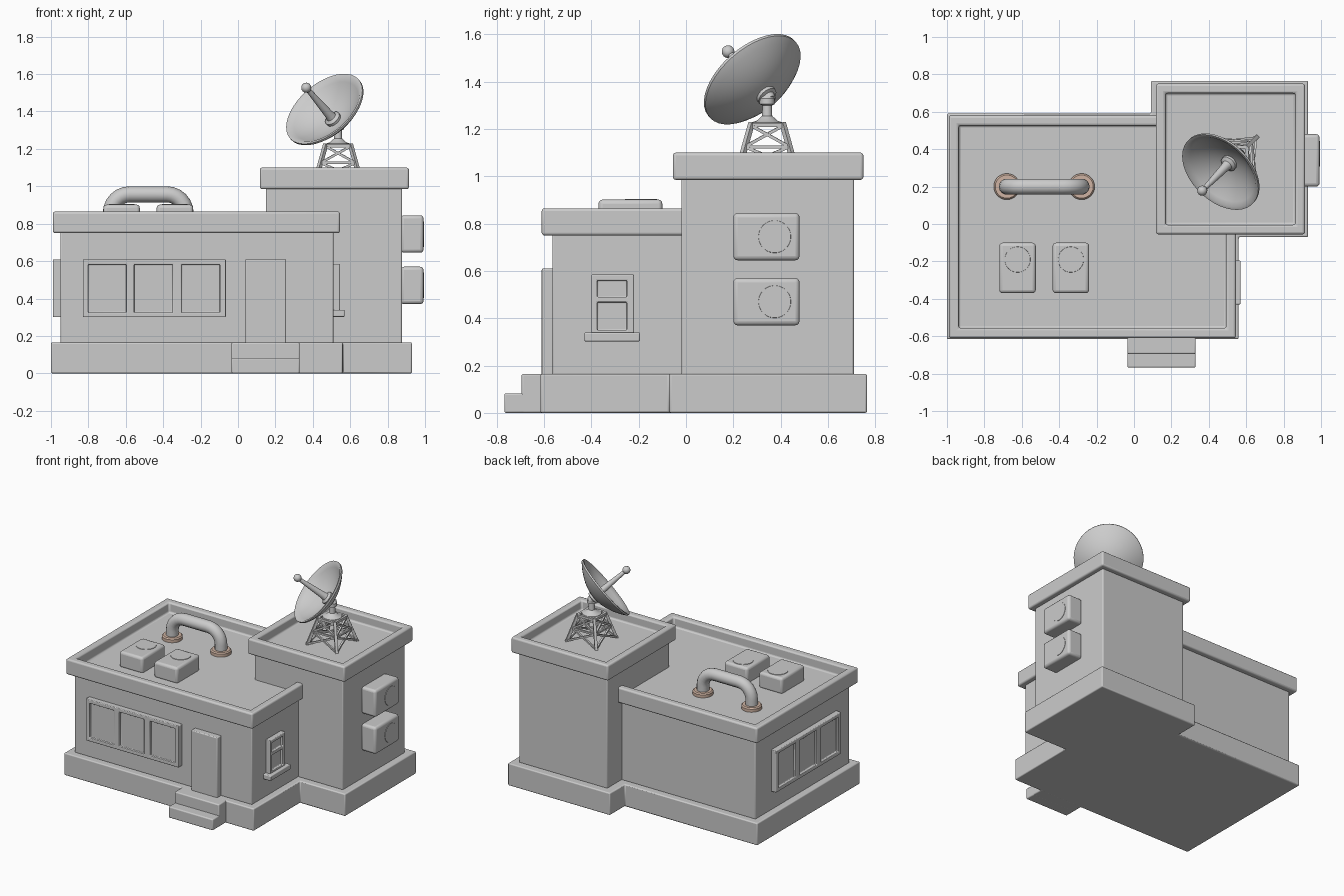
import bpy, bmesh, math
from mathutils import Vector

if "Cube" in bpy.data.objects:
    bpy.data.objects.remove(bpy.data.objects["Cube"])


def finish(name, bm, bevel=0.0, color=None, angle=35):
    bmesh.ops.recalc_face_normals(bm, faces=bm.faces)
    me = bpy.data.meshes.new(name)
    bm.to_mesh(me)
    bm.free()
    ob = bpy.data.objects.new(name, me)
    bpy.context.collection.objects.link(ob)
    if bevel:
        m = ob.modifiers.new("bevel", 'BEVEL')
        m.width, m.segments, m.limit_method = bevel, 3, 'ANGLE'
    if color:
        mat = bpy.data.materials.new(name)
        mat.diffuse_color = color
        mat.use_nodes = True
        mat.node_tree.nodes["Principled BSDF"].inputs["Base Color"].default_value = mat.diffuse_color
        me.materials.append(mat)
    bpy.ops.object.select_all(action='DESELECT')
    ob.select_set(True)
    bpy.context.view_layer.objects.active = ob
    bpy.ops.object.shade_smooth_by_angle(angle=math.radians(angle))
    return ob


def prism(name, pts, z0, z1, bevel=0.008, rim=0, depth=0):
    """Extruded outline; rim and depth sink the top into a parapet."""
    bm = bmesh.new()
    base = bm.faces.new([bm.verts.new((x, y, z0)) for x, y in pts])
    ret = bmesh.ops.extrude_face_region(bm, geom=[base], use_keep_orig=True)
    top = [e for e in ret["geom"] if isinstance(e, bmesh.types.BMFace)][0]
    bmesh.ops.translate(bm, verts=top.verts, vec=(0, 0, z1 - z0))
    if rim:
        bmesh.ops.recalc_face_normals(bm, faces=bm.faces)
        bmesh.ops.inset_region(bm, faces=[top], thickness=rim)
        floor = bmesh.ops.extrude_discrete_faces(bm, faces=[top])["faces"][0]
        bmesh.ops.translate(bm, verts=floor.verts, vec=(0, 0, -depth))
    return finish(name, bm, bevel)


def box(name, x0, x1, y0, y1, z0, z1, bevel=0.008, **kw):
    return prism(name, [(x0, y0), (x1, y0), (x1, y1), (x0, y1)], z0, z1, bevel, **kw)


def window(name, us, zs, wall, out, turn):
    """Framed window: every odd grid cell is a recessed pane."""
    bm = bmesh.new()
    grid = [[bm.verts.new((u, -out, z)) for z in zs] for u in us]
    panes = []
    for i in range(len(us) - 1):
        for j in range(len(zs) - 1):
            f = bm.faces.new((grid[i][j], grid[i + 1][j], grid[i + 1][j + 1], grid[i][j + 1]))
            if i % 2 and j % 2:
                panes.append(f)
    # frame sides
    for e in [e for e in bm.edges if e.is_boundary]:
        e.tag = True
    rim = [e for e in bm.edges if e.tag]
    ret = bmesh.ops.extrude_edge_only(bm, edges=rim)
    vs = [v for v in ret["geom"] if isinstance(v, bmesh.types.BMVert)]
    bmesh.ops.translate(bm, verts=vs, vec=(0, out - wall + 0.005, 0))
    for f in bmesh.ops.extrude_discrete_faces(bm, faces=panes)["faces"]:
        bmesh.ops.translate(bm, verts=f.verts, vec=(0, 0.02, 0))
    ob = finish(name, bm, 0.005)
    ob.rotation_euler.z = turn
    return ob


def lathe(name, profile, origin, axis=(0, 0, 1), seg=32, color=None, angle=35):
    """Revolve (radius, height) points around an axis through origin."""
    q = Vector(axis).to_track_quat('Z', 'Y')
    o = Vector(origin)
    bm = bmesh.new()
    rings = []
    for r, h in profile:
        n = seg if r > 0 else 1
        rings.append([bm.verts.new(o + q @ Vector((r * math.cos(2 * math.pi * (k + .5) / seg),
                                                   r * math.sin(2 * math.pi * (k + .5) / seg), h)))
                      for k in range(n)])
    for a, b in zip(rings, rings[1:]):
        for k in range(seg):
            vs = [a[k % len(a)], a[(k + 1) % len(a)], b[(k + 1) % len(b)], b[k % len(b)]]
            bm.faces.new(list(dict.fromkeys(vs)))
    return finish(name, bm, 0, color, angle)


def bar(name, a, b, r):
    a, b = Vector(a), Vector(b)
    n = (b - a).length
    return lathe(name, [(0, 0), (r, 0), (r, n), (0, n)], a, b - a, seg=4)


# Plinth and entrance steps
prism("plinth", [(-1, -.615), (.56, -.615), (.56, -.07), (.93, -.07), (.93, .765),
                 (.09, .765), (.09, .59), (-1, .59)], 0, .165)
box("upper_step", -.035, .33, -.695, -.6, 0, .165)
box("lower_step", -.035, .33, -.768, -.68, 0, .083)

# Main hall and tower with parapet roofs
box("main_walls", -.95, .51, -.565, .54, .16, .77)
box("main_roof", -.99, .545, -.61, .58, .75, .865, .012, rim=.075, depth=.075)
box("tower_walls", .15, .877, -.02, .71, .16, 1.0)
box("tower_roof", .117, .914, -.055, .75, .985, 1.1, .012, rim=.072, depth=.07)

# Door and windows
box("door", .04, .257, -.61, -.56, .16, .61, .006)
triple = [-.83, -.8, -.597, -.555, -.35, -.302, -.097, -.065]
window("front_window", triple, [.3, .325, .582, .61], .565, .605, 0)
window("left_window", [u + .475 for u in triple], [.3, .325, .582, .61], .95, .99, -math.pi / 2)
window("side_window", [-.4, -.375, -.25, -.22], [.33, .35, .468, .49, .56, .585],
       .51, .545, math.pi / 2)
box("window_sill", .5, .57, -.43, -.195, .302, .34, .006)

# Air units on the tower side and roof, each with a shallow round cover
for i, z in enumerate((.37, .645)):
    box(f"wall_unit_{i}", .87, .992, .2, .48, z, z + .2, .018)
    lathe(f"wall_unit_cover_{i}", [(.07, 0), (.068, .008), (0, .008)],
          (.987, .375, z + .1), (1, 0, 0))
for i, x in enumerate((-.72, -.435)):
    box(f"roof_unit_{i}", x, x + .195, -.37, -.1, .78, .902, .018)
    lathe(f"roof_unit_cover_{i}", [(.07, 0), (.068, .008), (0, .008)], (x + .0975, -.19, .897))

# Roof pipe with rusty flanges
cu = bpy.data.curves.new("roof_pipe", 'CURVE')
cu.dimensions = '3D'
cu.bevel_depth, cu.bevel_resolution = .043, 5
left = [(-.68, .78), (-.68, .857)]
left += [(-.58 - .1 * math.cos(t), .857 + .1 * math.sin(t))
         for t in [math.pi / 2 * k / 6 for k in range(1, 7)]]
path = left + [(-.96 - x, z) for x, z in reversed(left)]
sp = cu.splines.new('POLY')
sp.points.add(len(path) - 1)
for p, (x, z) in zip(sp.points, path):
    p.co = (x, .2, z, 1)
sp.use_smooth = True
bpy.context.collection.objects.link(bpy.data.objects.new("roof_pipe", cu))
for i, x in enumerate((-.68, -.28)):
    lathe(f"pipe_flange_{i}", [(0, .78), (.07, .78), (.07, .812), (.062, .82), (0, .82)],
          (x, .2, 0), color=(.62, .45, .36, 1))

# Lattice stand: four leaning legs, cross braces, top ring
cx, cy, z0, z1 = .535, .343, 1.025, 1.225
corners = [(-1, -1), (1, -1), (1, 1), (-1, 1)]


def leg_point(c, t):
    w = .122 + (.066 - .122) * t
    return (cx + c[0] * w, cy + c[1] * w, z0 + (z1 - z0) * t)


for i, c in enumerate(corners):
    d = corners[(i + 1) % 4]
    bar(f"stand_leg_{i}", leg_point(c, 0), leg_point(c, 1), .014)
    bar(f"stand_top_rail_{i}", leg_point(c, .96), leg_point(d, .96), .012)
    bar(f"stand_mid_rail_{i}", leg_point(c, .5), leg_point(d, .5), .009)
    for k, (a, b) in enumerate(((0.05, .5), (.5, .95))):
        bar(f"stand_brace_a_{i}{k}", leg_point(c, a), leg_point(d, b), .009)
        bar(f"stand_brace_b_{i}{k}", leg_point(d, a), leg_point(c, b), .009)

# Post with collar and swivel knob
lathe("dish_post", [(0, 1.21), (.07, 1.21), (.066, 1.228), (.045, 1.235), (.022, 1.255),
                    (.02, 1.3), (.032, 1.305), (.032, 1.33), (.02, 1.345), (0, 1.35)],
      (cx, cy, 0), seg=20)

# Dish, back hub and feed horn, all on the aiming axis
aim = Vector((-.54, -.555, .633)).normalized()
tip = Vector((.365, .178, 1.527))
vertex = tip - aim * .275
R, D = .238, .095
ts = [k / 10 for k in range(11)]
outer = [(R * t, D * t * t - .014) for t in ts]
inner = [((R - .012) * t, D * t * t) for t in reversed(ts)]
lathe("dish_bowl", outer + [(R + .004, D - .01), (R + .004, D + .002)] + inner, vertex, aim, 40, angle=40)
lathe("dish_hub", [(0, -.05), (.025, -.05), (.03, -.03), (.045, -.025), (.045, 0), (0, 0)],
      vertex, aim, 20)
lathe("feed_horn", [(0, -.005), (.045, -.005), (.045, .018), (.028, .03), (.024, .05),
                    (.013, .26), (0, .26)], vertex, aim, 20)
ball = [(.027 * math.sin(math.pi * k / 10), -.027 * math.cos(math.pi * k / 10)) for k in range(1, 10)]
lathe("feed_tip", [(0, -.027)] + ball + [(0, .027)], tip, aim, 20)
